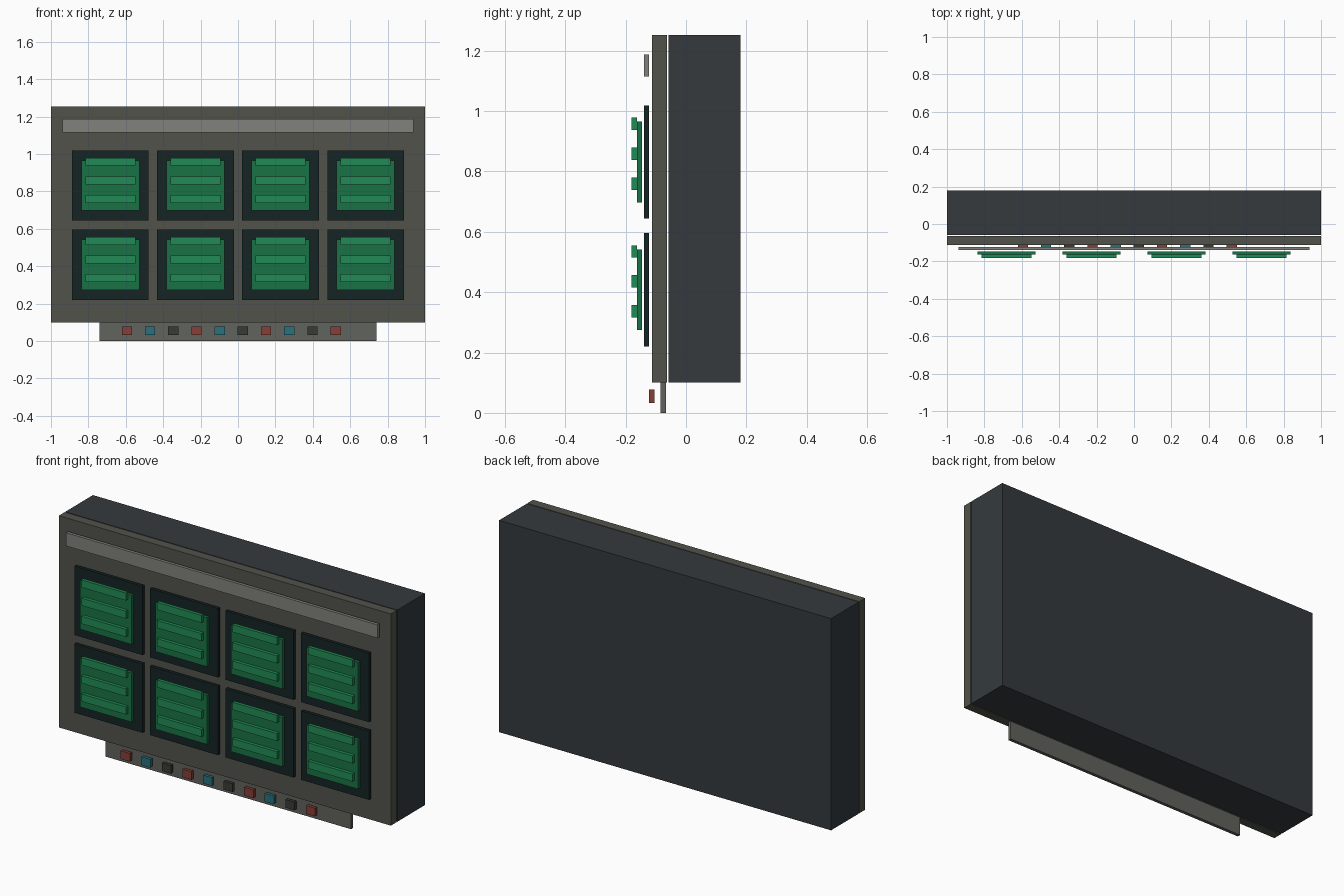
import bpy

if "Cube" in bpy.data.objects:
    bpy.data.objects.remove(bpy.data.objects["Cube"])


def material(name, r, g, b):
    m = bpy.data.materials.new(name)
    m.diffuse_color = (r, g, b, 1)
    m.use_nodes = True
    m.node_tree.nodes["Principled BSDF"].inputs["Base Color"].default_value = m.diffuse_color
    return m


def box(name, x, y, z, mat):
    """Box from (min, max) ranges on each axis."""
    verts = [(a, b, c) for a in x for b in y for c in z]
    faces = [(0, 1, 3, 2), (4, 6, 7, 5), (0, 4, 5, 1),
             (2, 3, 7, 6), (0, 2, 6, 4), (1, 5, 7, 3)]
    me = bpy.data.meshes.new(name)
    me.from_pydata(verts, [], faces)
    me.materials.append(mat)
    ob = bpy.data.objects.new(name, me)
    bpy.context.collection.objects.link(ob)
    return ob


def span(centre, size):
    return (centre - size / 2, centre + size / 2)


charcoal = material("charcoal", 0.035, 0.042, 0.048)
panel_grey = material("panel_grey", 0.085, 0.085, 0.072)
strip_grey = material("strip_grey", 0.22, 0.22, 0.20)
ledge_grey = material("ledge_grey", 0.12, 0.125, 0.11)
bezel_dark = material("bezel_dark", 0.008, 0.018, 0.018)
screen_green = material("screen_green", 0.01, 0.17, 0.06)
line_green = material("line_green", 0.015, 0.26, 0.09)
red = material("button_red", 0.24, 0.05, 0.04)
teal = material("button_teal", 0.02, 0.17, 0.21)
dark = material("button_dark", 0.04, 0.045, 0.035)

# Cabinet, front panel, header strip and control ledge
box("cabinet", (-1, 1), (-0.058, 0.18), (0.1, 1.253), charcoal)
box("front_panel", (-1, 1), (-0.113, -0.063), (0.1, 1.253), panel_grey)
box("header_strip", (-0.938, 0.938), (-0.14, -0.123), (1.115, 1.187), strip_grey)
box("control_ledge", (-0.74, 0.74), (-0.084, -0.066), (0, 0.1), ledge_grey)

# Two rows of four monitors, each with three raised text lines
for row, zc in enumerate((0.831, 0.408)):
    for col in range(4):
        xc = (col - 1.5) * 0.455
        tag = f"_{row + 1}_{col + 1}"
        box("bezel" + tag, span(xc, 0.41), (-0.14, -0.123), span(zc, 0.375), bezel_dark)
        box("screen" + tag, span(xc, 0.311), (-0.163, -0.146), span(zc, 0.268), screen_green)
        for i in range(3):
            box(f"screen_line{tag}_{i + 1}", span(xc, 0.268), (-0.181, -0.163),
                span(zc + 0.127 - i * 0.099, 0.041), line_green)

# Row of buttons in front of the ledge
for i in range(10):
    box(f"button_{i + 1}", span(-0.594 + i * 0.124, 0.055), (-0.122, -0.105),
        (0.033, 0.078), (red, teal, dark)[i % 3])
